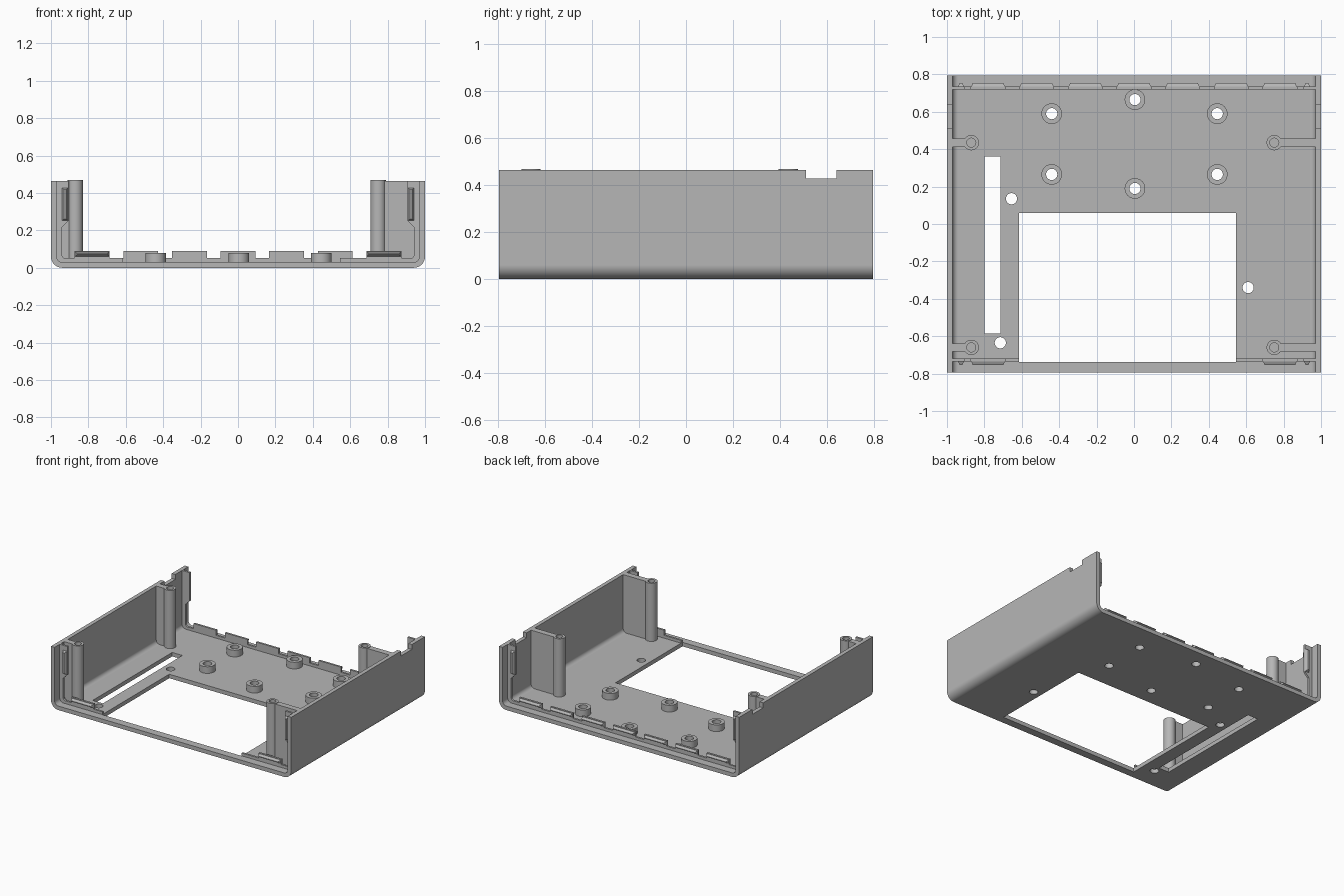
import bpy, bmesh, math
from mathutils import Vector, Matrix

if "Cube" in bpy.data.objects:
    bpy.data.objects.remove(bpy.data.objects["Cube"], do_unlink=True)

grey = bpy.data.materials.new("plain grey")
grey.use_nodes = True
grey.diffuse_color = (0.47, 0.47, 0.47, 1)
grey.node_tree.nodes["Principled BSDF"].inputs["Base Color"].default_value = (0.47, 0.47, 0.47, 1)

DEPTH, TOP, WALL = 0.795, 0.464, 0.03
LIP_IN, LIP_OUT = 0.72, 0.735


def finish(name, bm):
    bmesh.ops.recalc_face_normals(bm, faces=bm.faces)
    mesh = bpy.data.meshes.new(name)
    bm.to_mesh(mesh)
    bm.free()
    mesh.materials.append(grey)
    ob = bpy.data.objects.new(name, mesh)
    bpy.context.collection.objects.link(ob)
    return ob


def select(ob):
    bpy.ops.object.select_all(action="DESELECT")
    ob.select_set(True)
    bpy.context.view_layer.objects.active = ob


def smooth(ob):
    select(ob)
    bpy.ops.object.shade_smooth_by_angle(angle=math.radians(30))
    ob.modifiers.new("even shading", "WEIGHTED_NORMAL").keep_sharp = True


def add_box(bm, x0, x1, y0, y1, z0, z1):
    size = Matrix.Diagonal((x1 - x0, y1 - y0, z1 - z0, 1))
    middle = Matrix.Translation(((x0 + x1) / 2, (y0 + y1) / 2, (z0 + z1) / 2))
    bmesh.ops.create_cube(bm, size=1, matrix=middle @ size)


def prism(name, outline, y0, y1):
    bm = bmesh.new()
    face = bm.faces.new([bm.verts.new((x, y0, z)) for x, z in outline])
    ext = bmesh.ops.extrude_face_region(bm, geom=[face])["geom"]
    moved = [v for v in ext if isinstance(v, bmesh.types.BMVert)]
    bmesh.ops.translate(bm, verts=moved, vec=(0, y1 - y0, 0))
    return finish(name, bm)


def half_u(offset, floor, radius, steps=10):
    """Right half of a U section, from the floor up to the start of the wall."""
    cx, cz = 1 - offset - radius, floor + radius
    return [(cx + radius * math.sin(a), cz - radius * math.cos(a))
            for a in (i * math.pi / 2 / steps for i in range(steps + 1))]


def u_outline(outer, inner):
    def whole(half):
        return [(-x, z) for x, z in reversed(half)] + half
    return whole(outer) + whole(inner)[::-1]


def lathe(name, x, y, profile, steps=32):
    bm = bmesh.new()
    verts = [bm.verts.new((r, 0, z)) for r, z in profile]
    edges = [bm.edges.new(pair) for pair in zip(verts, verts[1:])]
    bmesh.ops.spin(bm, geom=verts + edges, cent=(0, 0, 0), axis=(0, 0, 1),
                   angle=2 * math.pi, steps=steps)
    bmesh.ops.remove_doubles(bm, verts=bm.verts, dist=0.0005)
    bmesh.ops.translate(bm, verts=bm.verts, vec=(x, y, 0))
    ob = finish(name, bm)
    smooth(ob)
    return ob


def ridge(name, x0, x1, z0, z1, side, inset):
    """Chamfered catch standing out from the lip."""
    bm = bmesh.new()
    add_box(bm, x0, x1, LIP_OUT - 0.005, LIP_OUT + 0.02, z0, z1)
    mid = Vector(((x0 + x1) / 2, 0, (z0 + z1) / 2))
    for v in bm.verts:
        if v.co.y > LIP_OUT:
            v.co.x -= math.copysign(inset, v.co.x - mid.x)
            v.co.z -= math.copysign(inset, v.co.z - mid.z)
        v.co.y *= side
    return finish(name, bm)


def cut(ob, cutter):
    mod = ob.modifiers.new("cut", "BOOLEAN")
    mod.operation, mod.solver, mod.object = "DIFFERENCE", "EXACT", cutter
    select(ob)
    bpy.ops.object.modifier_apply(modifier=mod.name)


# Positions shared by the floor holes and bosses
bosses = [(0.005, 0.665), (0.005, 0.19)]
bosses += [(x, y) for x in (-0.44, 0.445) for y in (0.59, 0.265)]
plain_holes = [(-0.655, 0.135), (-0.715, -0.635), (0.61, -0.34)]

# Cutter: large opening, slot, wall notches and round holes
bm = bmesh.new()
add_box(bm, -0.615, 0.545, -0.737, 0.06, -0.1, 0.2)
add_box(bm, -0.80, -0.715, -0.585, 0.36, -0.1, 0.2)
for side in (-1, 1):
    add_box(bm, side - 0.1, side + 0.1, 0.51, 0.64, 0.427, 0.6)
for x, y in bosses + plain_holes:
    bmesh.ops.create_cone(bm, cap_ends=True, segments=32, radius1=0.03, radius2=0.03,
                          depth=0.3, matrix=Matrix.Translation((x, y, 0)))
cutter = finish("floor_cutter", bm)
cutter.hide_render = True

# Shell: floor and two side walls with rounded lower corners
shell = prism("tray_shell", u_outline(half_u(0, 0, 0.06) + [(1, TOP)],
                                      half_u(WALL, WALL, 0.03) + [(1 - WALL, TOP)]),
              -DEPTH, DEPTH)
cut(shell, cutter)
smooth(shell)

# Raised lips near the front and back, flared inward high on the walls
inner = half_u(0.058, 0.051, 0.02) + [(0.942, 0.215), (0.907, 0.25), (0.907, TOP)]
lip_section = u_outline(half_u(0.025, 0.025, 0.035) + [(0.975, TOP)], inner)
for end, side in (("front", -1), ("back", 1)):
    lip = prism(end + "_lip", lip_section, side * LIP_IN, side * LIP_OUT)
    if side < 0:
        cut(lip, cutter)
    smooth(lip)
    # Wall catches
    for s, hand in ((-1, "right"), (1, "left")):
        x0, x1 = sorted((s * 0.907, s * 0.943))
        ridge(f"{end}_{hand}_wall_catch", x0, x1, 0.25, 0.43, side, 0.012)
    # Floor tabs with catches
    for i in ((-3, 3) if side < 0 else range(-3, 4)):
        x = i * 0.26
        bm = bmesh.new()
        y0, y1 = sorted((side * LIP_IN, side * LIP_OUT))
        add_box(bm, x - 0.093, x + 0.093, y0, y1, 0.04, 0.09)
        finish(f"{end}_tab_{i + 4}", bm)
        ridge(f"{end}_tab_catch_{i + 4}", x - 0.093, x + 0.093, 0.058, 0.088, side, 0.012)

bpy.data.objects.remove(cutter, do_unlink=True)

# Round bosses on the floor
for n, (x, y) in enumerate(bosses):
    lathe(f"floor_boss_{n + 1}", x, y,
          [(0.03, 0.02), (0.055, 0.02), (0.055, 0.08), (0.03, 0.08), (0.03, 0.02)])

# Screw posts, each joined to its wall by a rib
for hand, x, s in (("right", -0.87, -1), ("left", 0.75, 1)):
    for end, y in (("front", -0.66), ("back", 0.435)):
        lathe(f"{end}_{hand}_post", x, y, [(0, 0.02), (0.041, 0.02), (0.041, TOP + 0.004),
                                           (0.024, TOP + 0.004), (0.024, 0.25), (0, 0.25)])
        bm = bmesh.new()
        x0, x1 = sorted((x + s * 0.03, s * 0.975))
        add_box(bm, x0, x1, y - 0.022, y + 0.022, 0.02, TOP)
        finish(f"{end}_{hand}_rib", bm)
